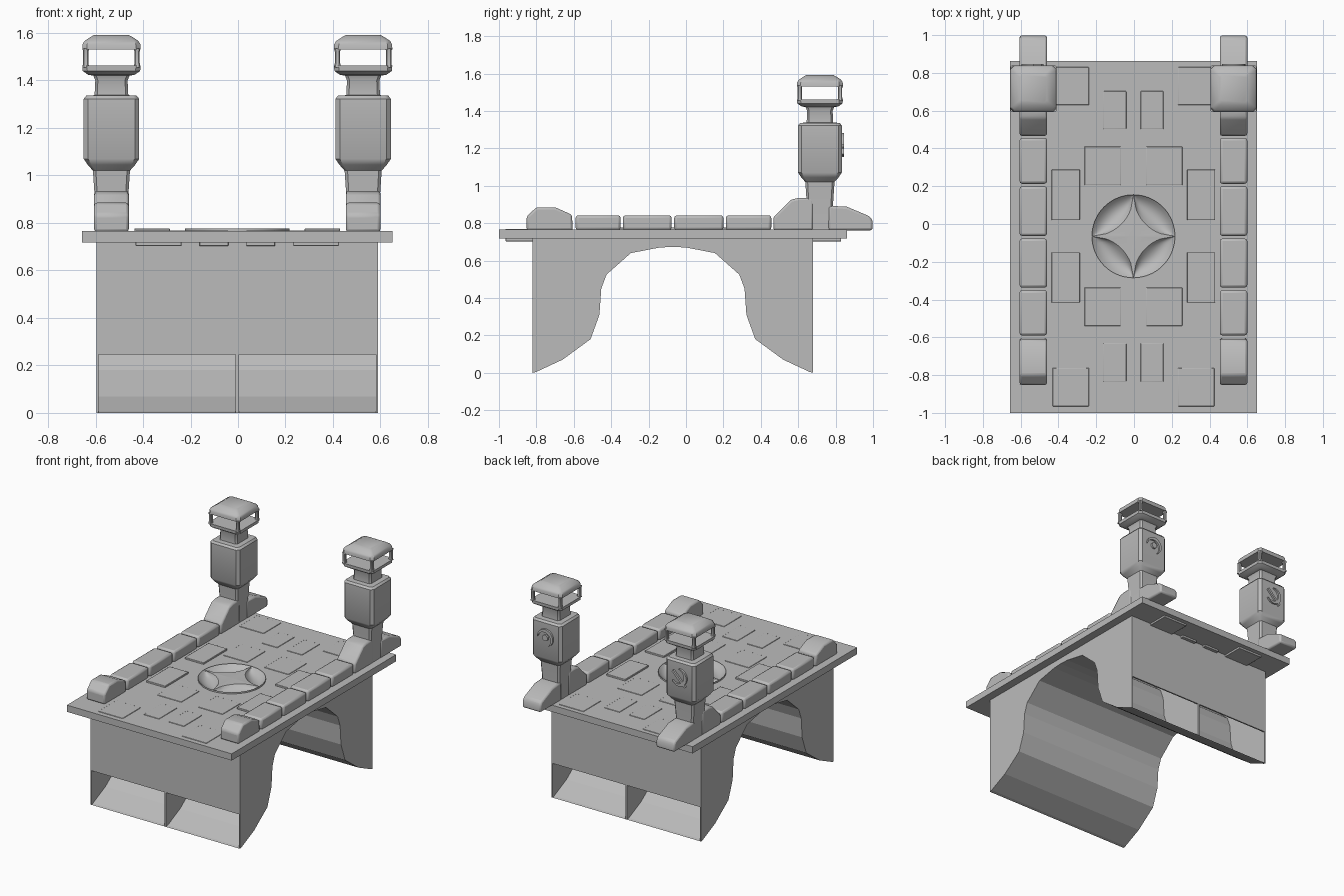
import bpy, bmesh, math
from mathutils import Vector

if "Cube" in bpy.data.objects:
    bpy.data.objects.remove(bpy.data.objects["Cube"], do_unlink=True)

stone = bpy.data.materials.new("grey_stone")
stone.use_nodes = True
GREY = (0.5, 0.5, 0.5, 1)
stone.diffuse_color = GREY
stone.node_tree.nodes["Principled BSDF"].inputs["Base Color"].default_value = GREY

CX = -0.003            # mirror plane
DECK_TOP, DECK_LOW = 0.765, 0.717
POST_Y = 0.716


def make(name, verts, faces, bevel=0, smooth=True, closed=True):
    mesh = bpy.data.meshes.new(name)
    mesh.from_pydata(verts, [], faces)
    obj = bpy.data.objects.new(name, mesh)
    bpy.context.collection.objects.link(obj)
    mesh.materials.append(stone)
    if closed:
        bm = bmesh.new()
        bm.from_mesh(mesh)
        bmesh.ops.recalc_face_normals(bm, faces=bm.faces)
        bm.to_mesh(mesh)
        bm.free()
    if bevel:
        mod = obj.modifiers.new("soft_edges", 'BEVEL')
        mod.width, mod.segments, mod.limit_method = bevel, 2, 'ANGLE'
    if smooth:
        bpy.ops.object.select_all(action='DESELECT')
        obj.select_set(True)
        bpy.context.view_layer.objects.active = obj
        bpy.ops.object.shade_smooth_by_angle(angle=math.radians(35))
    return obj


def stack(name, rings, **kw):
    """Closed skin over rings with equal point counts."""
    n = len(rings[0])
    verts = [p for ring in rings for p in ring]
    faces = [tuple(range(n)), tuple(range(len(verts) - n, len(verts)))]
    for k in range(len(rings) - 1):
        for i in range(n):
            j = (i + 1) % n
            faces.append((k * n + i, k * n + j, (k + 1) * n + j, (k + 1) * n + i))
    return make(name, verts, faces, **kw)


def prism(name, profile, x0, x1, **kw):
    """Side profile (y, z) pulled across x."""
    return stack(name, [[(x, y, z) for y, z in profile] for x in (x0, x1)], **kw)


def box(name, x0, x1, y0, y1, z0, z1, **kw):
    return prism(name, [(y0, z0), (y1, z0), (y1, z1), (y0, z1)], x0, x1, **kw)


def pillar(name, x, y, levels, cut=0.16):
    """Square tower with clipped corners from (height, half width) levels."""
    rings = []
    for z, h in levels:
        c = h * (1 - cut)
        corners = [(h, -c), (h, c), (c, h), (-c, h), (-h, c), (-h, -c), (-c, -h), (c, -h)]
        rings.append([(x + a, y + b, z) for a, b in corners])
    return stack(name, rings)


# Arch body: hollow ends closed by side plates and a centre divider
MID = -0.07
half = [(0.75, 0), (0.73, 0.005), (0.59, 0.07), (0.44, 0.18), (0.393, 0.31),
        (0.383, 0.45), (0.355, 0.525), (0.225, 0.64), (0.07, 0.67)]
arch = [(MID - a, z) for a, z in half] + [(MID, 0.673)] + [(MID + a, z) for a, z in reversed(half)]
outline = arch + [(MID + 0.75, DECK_LOW), (MID - 0.75, DECK_LOW)]
HALF_W = 0.593
for name, x, t in (("left_arch_side", CX + HALF_W - 0.004, 0.008), ("arch_divider", CX, 0.014),
                   ("right_arch_side", CX - HALF_W + 0.004, 0.008)):
    prism(name, outline, x - t / 2, x + t / 2, smooth=False)

n = len(arch)
verts = [(CX + s * HALF_W, y, z) for s in (-1, 1) for y, z in arch]
make("arch_vault", verts, [(i, i + 1, n + i + 1, n + i) for i in range(n - 1)],
     smooth=False, closed=False)
for name, y in (("front_wall", MID - 0.75), ("back_wall", MID + 0.74)):
    box(name, CX - HALF_W, CX + HALF_W, y, y + 0.01, 0.245, DECK_LOW, smooth=False)

# Deck with a round pocket for the medallion
R = 0.22
deck = box("deck", CX - 0.653, CX + 0.653, -1, 0.862, DECK_LOW, DECK_TOP, smooth=False)
circle = [(CX + R * 0.99 * math.cos(a), MID + 0.005 + R * 0.99 * math.sin(a))
          for a in (math.tau * i / 64 for i in range(64))]
cutter = stack("pocket_cutter", [[(x, y, z) for x, y in circle] for z in (0.727, 0.9)])
cutter.hide_render = True
mod = deck.modifiers.new("pocket", 'BOOLEAN')
mod.operation, mod.object, mod.solver = 'DIFFERENCE', cutter, 'EXACT'
bpy.ops.object.select_all(action='DESELECT')
bpy.context.view_layer.objects.active = deck
deck.select_set(True)
bpy.ops.object.modifier_apply(modifier="pocket")
bpy.data.objects.remove(cutter, do_unlink=True)

# Medallion: four-pointed star between four hollow petals
SEG, STEPS, TOP = 64, 8, 0.777
verts, faces = [(CX, MID + 0.005, TOP)], []
rows = STEPS + 3
for i in range(SEG):
    a = math.tau * i / SEG
    c, s = math.cos(a), math.sin(a)
    k = abs(c) + abs(s)
    inner = min(R * (k - math.sqrt(max(k * k - 1, 0))), R * 0.995)
    path = [(inner / 2, TOP - 0.002)]
    for j in range(STEPS + 1):
        t = j / STEPS
        dip = 0.036 * 4 * t * (1 - t) * (R - inner) / (0.586 * R)
        path.append((inner + (R - inner) * t, TOP - 0.003 * (1 - t) - dip))
    path.append((R, DECK_TOP - 0.005))
    verts += [(CX + r * c, MID + 0.005 + r * s, z) for r, z in path]
for i in range(SEG):
    a, b = 1 + i * rows, 1 + (i + 1) % SEG * rows
    faces.append((0, a, b))
    faces += [(a + j, a + j + 1, b + j + 1, b + j) for j in range(rows - 1)]
make("medallion", verts, faces, closed=False)

# Paving slabs: x range, y ranges, bottom, top
slabs = [("corner_slab", 0.235, 0.428, [(-0.965, -0.762), (0.63, 0.83)], 0.703, 0.769),
         ("middle_slab", 0.038, 0.159, [(-0.835, -0.632), (0.502, 0.703)], 0.703, 0.769),
         ("inner_slab", 0.068, 0.259, [(-0.54, -0.336), (0.206, 0.41)], 0.74, 0.769),
         ("outer_slab", 0.284, 0.433, [(-0.416, -0.15), (0.02, 0.288)], 0.74, 0.777)]
for name, x0, x1, spans, z0, z1 in slabs:
    for y0, y1 in spans:
        for s in (-1, 1):
            xs = sorted((CX + s * x0, CX + s * x1))
            box(name, *xs, y0, y1, z0, z1, bevel=0.003)

# Parapets and posts, one set on each side
LOW = DECK_TOP - 0.003
front_end = [(-0.852, LOW), (-0.852, 0.835), (-0.80, 0.885), (-0.70, 0.885), (-0.61, 0.845), (-0.605, LOW)]
ramp = [(0.467, LOW), (0.467, 0.832), (0.56, 0.925), (0.60, 0.935), (0.68, 0.935), (0.68, LOW)]
back_end = [(0.76, LOW), (0.76, 0.893), (0.86, 0.888), (0.985, 0.835), (0.998, 0.81), (0.998, LOW)]
post = [(LOW, 0.068), (0.9, 0.070), (1.02, 0.078), (1.045, 0.10), (1.07, 0.117), (1.322, 0.117),
        (1.336, 0.106), (1.338, 0.071), (1.40, 0.068), (1.42, 0.076), (1.424, 0.098),
        (1.44, 0.121), (1.462, 0.123), (1.462, 0.103)]
cap = [(1.53, 0.103), (1.53, 0.123), (1.552, 0.122), (1.566, 0.114), (1.584, 0.087), (1.592, 0.072)]
for side, s in (("left", 1), ("right", -1)):
    px = CX + s * 0.53
    x0, x1 = px - 0.073, px + 0.073
    for name, profile in (("parapet_front_end", front_end), ("parapet_ramp", ramp),
                          ("parapet_back_end", back_end)):
        prism(f"{side}_{name}", profile, x0, x1, bevel=0.012)
    for y0, y1 in ((-0.59, -0.35), (-0.337, -0.077), (-0.063, 0.2), (0.213, 0.456)):
        box(f"{side}_parapet_block", x0, x1, y0, y1, LOW, 0.842, bevel=0.014)
    pillar(f"{side}_post", px, POST_Y, post)
    pillar(f"{side}_lantern_cap", px, POST_Y, cap)
    for a in (-1, 1):
        for b in (-1, 1):
            pillar(f"{side}_lantern_bar", px + a * 0.108, POST_Y + b * 0.108,
                   [(1.455, 0.014), (1.475, 0.011), (1.52, 0.011), (1.535, 0.014)], cut=0.4)

    # Crescent relief on the back of the post
    outer, inner_arc = [], []
    for i in range(17):
        a = math.radians(-60 + 240 * i / 16 + (150 if s < 0 else 60))
        w = 0.004 + 0.02 * math.sin(math.pi * i / 16)
        outer.append((0.062 * math.cos(a), 0.062 * math.sin(a)))
        inner_arc.append(((0.062 - w) * math.cos(a), (0.062 - w) * math.sin(a)))
    ring = outer + inner_arc[::-1]
    stack(f"{side}_crescent_relief",
          [[(px + u, y, 1.22 + v) for u, v in ring] for y in (POST_Y + 0.11, POST_Y + 0.13)])
    if s < 0:
        d = Vector((1, 0, 1)).normalized()
        e = Vector((-1, 0, 1)).normalized() * 0.008
        mid = Vector((px, POST_Y + 0.11, 1.21))
        quad = [mid + d * 0.07 + e, mid + d * 0.07 - e, mid - d * 0.07 - e, mid - d * 0.07 + e]
        stack("right_bar_relief", [[tuple(p + Vector((0, h, 0))) for p in quad] for h in (0, 0.02)])
    else:
        stack("left_stud_relief", [[(px + 0.022 * math.cos(a), y, 1.22 + 0.022 * math.sin(a))
              for a in (math.tau * i / 12 for i in range(12))] for y in (POST_Y + 0.11, POST_Y + 0.13)])
